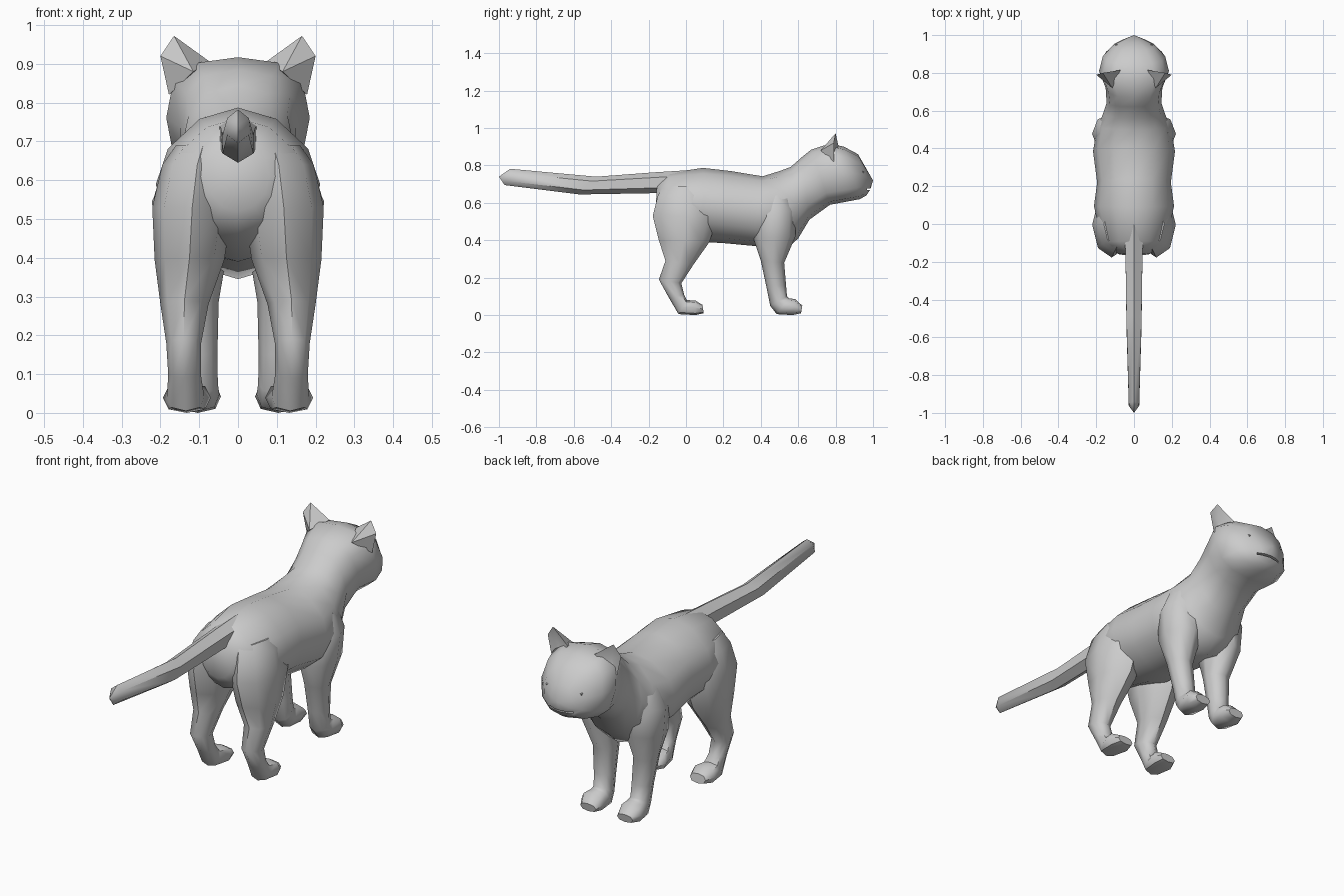
import bpy, bmesh, math

def finish(name, bm, angle=50):
    bmesh.ops.recalc_face_normals(bm, faces=bm.faces)
    me = bpy.data.meshes.new(name)
    bm.to_mesh(me)
    bm.free()
    for p in me.polygons:
        p.use_smooth = True
    me.set_sharp_from_angle(angle=math.radians(angle))
    ob = bpy.data.objects.new(name, me)
    bpy.context.collection.objects.link(ob)
    return ob

def power(v, p):
    return math.copysign(abs(v) ** p, v) if abs(v) > 1e-6 else 0.0

def loft(name, rings, sides, tip=None, side=1):
    """Ring = (y1, z1, y2, z2, x centre, half width, roundness power)."""
    bm = bmesh.new()
    loops = []
    for y1, z1, y2, z2, xc, w, p in rings:
        loop = []
        for i in range(sides):
            a = 2 * math.pi * i / sides
            c, s = power(math.cos(a), p), power(math.sin(a), p)
            loop.append(bm.verts.new((side * (xc + w * s),
                                      (y1 + y2) / 2 + (y1 - y2) / 2 * c,
                                      (z1 + z2) / 2 + (z1 - z2) / 2 * c)))
        loops.append(loop)
    for A, B in zip(loops, loops[1:]):
        for i in range(sides):
            j = (i + 1) % sides
            bm.faces.new((A[i], A[j], B[j], B[i]))
    bm.faces.new(loops[0])
    if tip:
        t = bm.verts.new(tip)
        for i in range(sides):
            bm.faces.new((loops[-1][i], loops[-1][(i + 1) % sides], t))
    else:
        bm.faces.new(loops[-1])
    return finish(name, bm)

def solid(name, verts, faces, side, angle=30):
    bm = bmesh.new()
    vs = [bm.verts.new((side * x, y, z)) for x, y, z in verts]
    for f in faces:
        bm.faces.new([vs[i] for i in f])
    return finish(name, bm, angle)

# Torso and neck running into the head
body = loft("body_and_head", [
    (-0.155, 0.70, -0.165, 0.52, 0, 0.08, 1),
    (-0.09, 0.76, -0.11, 0.45, 0, 0.17, 1.1),
    (0.09, 0.787, 0.10, 0.39, 0, 0.212, 1.1),
    (0.24, 0.77, 0.20, 0.385, 0, 0.195, 1),
    (0.41, 0.742, 0.36, 0.37, 0, 0.217, 1),
    (0.50, 0.77, 0.53, 0.345, 0, 0.195, 1),
    (0.56, 0.792, 0.60, 0.41, 0, 0.165, 1),
    (0.62, 0.845, 0.66, 0.51, 0, 0.145, 0.9),
    (0.67, 0.885, 0.77, 0.59, 0, 0.15, 0.8),
    (0.77, 0.917, 0.85, 0.605, 0, 0.185, 0.72),
    (0.845, 0.90, 0.93, 0.62, 0, 0.165, 0.8),
    (0.92, 0.86, 0.965, 0.64, 0, 0.115, 0.85),
    (0.96, 0.79, 0.985, 0.67, 0, 0.06, 0.9),
], 12, tip=(0, 1.0, 0.72))

# Mouth slit
bpy.ops.mesh.primitive_cube_add(size=1, location=(0, 0.99, 0.672))
cutter = bpy.context.object
cutter.name = "mouth_cutter"
cutter.scale = (0.13, 0.08, 0.008)
cutter.hide_render = True
cutter.hide_viewport = True
cut = body.modifiers.new("mouth", 'BOOLEAN')
cut.operation = 'DIFFERENCE'
cut.solver = 'EXACT'
cut.object = cutter

# Tail
loft("tail", [
    (0.02, 0.66, 0.02, 0.775, 0, 0.06, 1),
    (-0.16, 0.652, -0.16, 0.764, 0, 0.052, 1),
    (-0.57, 0.645, -0.48, 0.74, 0, 0.046, 1),
    (-0.97, 0.695, -0.94, 0.782, 0, 0.032, 1),
][::1], 6, tip=(0, -1.0, 0.74))

hind = [
    (-0.12, 0.69, 0.12, 0.69, 0.09, 0.07, 1),
    (-0.15, 0.64, 0.15, 0.64, 0.105, 0.09, 1),
    (-0.178, 0.53, 0.17, 0.53, 0.118, 0.103, 1),
    (-0.145, 0.40, 0.125, 0.39, 0.125, 0.09, 1),
    (-0.11, 0.29, 0.04, 0.27, 0.138, 0.062, 1),
    (-0.145, 0.19, -0.025, 0.17, 0.14, 0.045, 1),
    (-0.09, 0.09, -0.01, 0.11, 0.138, 0.042, 1),
    (-0.04, 0.005, 0.005, 0.08, 0.135, 0.048, 0.8),
    (0.05, 0.0, 0.05, 0.078, 0.132, 0.062, 0.8),
    (0.095, 0.01, 0.088, 0.055, 0.128, 0.042, 0.8),
]
fore = [
    (0.40, 0.62, 0.56, 0.66, 0.11, 0.07, 1),
    (0.37, 0.53, 0.585, 0.56, 0.122, 0.10, 1),
    (0.36, 0.41, 0.585, 0.42, 0.118, 0.09, 1),
    (0.40, 0.29, 0.525, 0.28, 0.11, 0.06, 1),
    (0.43, 0.15, 0.535, 0.16, 0.103, 0.05, 1),
    (0.45, 0.05, 0.54, 0.10, 0.10, 0.048, 1),
    (0.485, 0.005, 0.55, 0.09, 0.10, 0.052, 0.8),
    (0.57, 0.0, 0.585, 0.085, 0.104, 0.06, 0.8),
    (0.615, 0.01, 0.622, 0.05, 0.10, 0.042, 0.8),
]
# Pointed ear with a hollow front, and a small raised eye
ear_v = [(0.165, 0.80, 0.972), (0.20, 0.79, 0.92), (0.178, 0.79, 0.82),
         (0.072, 0.815, 0.905), (0.145, 0.785, 0.89), (0.115, 0.72, 0.88)]
ear_f = [(0, 3, 4), (0, 4, 1), (1, 4, 2), (4, 3, 2),
         (0, 5, 3), (0, 1, 5), (1, 2, 5), (2, 3, 5)]
eye_v = [(0.068, 0.945, 0.768), (0.108, 0.91, 0.785), (0.09, 0.94, 0.735),
         (0.097, 0.952, 0.767), (0.06, 0.89, 0.76)]
eye_f = [(0, 1, 3), (1, 2, 3), (2, 0, 3), (0, 4, 1), (1, 4, 2), (2, 4, 0)]

for tag, s in (("right", 1), ("left", -1)):
    loft("hind_leg_" + tag, hind, 8, side=s)
    loft("front_leg_" + tag, fore, 8, side=s)
    solid("ear_" + tag, ear_v, ear_f, s)
    solid("eye_" + tag, eye_v, eye_f, s)
